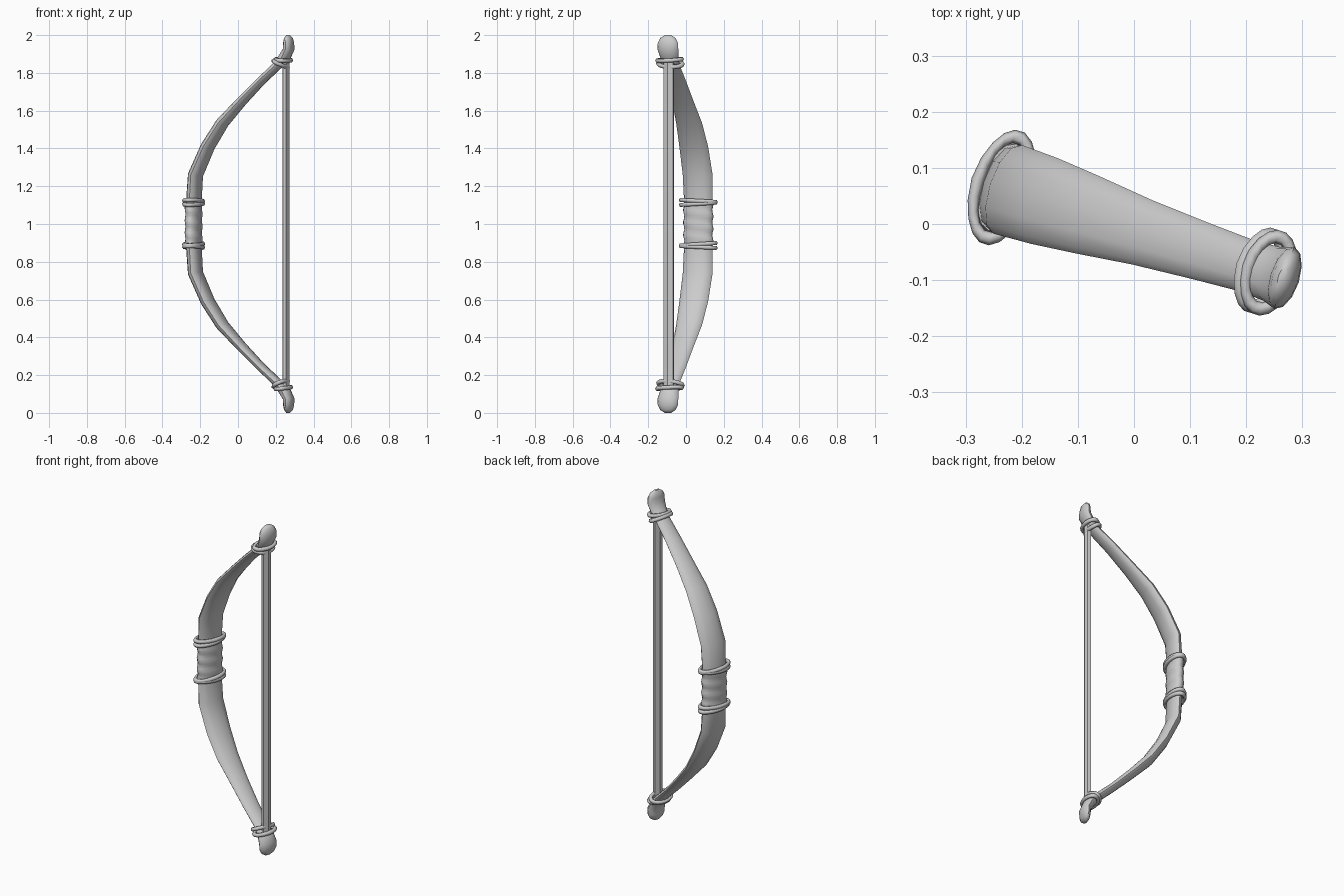
import bpy, bmesh
from math import sin, cos, pi, radians
from mathutils import Vector

if "Cube" in bpy.data.objects:
    bpy.data.objects.remove(bpy.data.objects["Cube"])

grey = bpy.data.materials.new("light_grey")
grey.use_nodes = True
grey.diffuse_color = (0.6, 0.6, 0.6, 1)
grey.node_tree.nodes["Principled BSDF"].inputs["Base Color"].default_value = (0.6, 0.6, 0.6, 1)

# The bow lies in a vertical plane turned slightly about z
ALONG = Vector((0.952, -0.305, 0))
ACROSS = Vector((0.305, 0.952, 0))
UP = Vector((0, 0, 1))


def on_plane(x, z):
    return Vector((x, 0.065 - 0.32 * (x + 0.235), z))


def ellipse(centre, axis_a, axis_b, sides, radius=lambda t: 1):
    angles = [2 * pi * i / sides for i in range(sides)]
    return [centre + radius(t) * (axis_a * cos(t) + axis_b * sin(t)) for t in angles]


def loft(name, sections, closed=False, sharp=50):
    bm = bmesh.new()
    loops = [[bm.verts.new(p) for p in s] for s in sections]
    pairs = list(zip(loops, loops[1:]))
    if closed:
        pairs.append((loops[-1], loops[0]))
    else:
        bm.faces.new(loops[0])
        bm.faces.new(loops[-1])
    n = len(loops[0])
    for low, high in pairs:
        for i in range(n):
            j = (i + 1) % n
            bm.faces.new((low[i], low[j], high[j], high[i]))
    bmesh.ops.recalc_face_normals(bm, faces=bm.faces)
    mesh = bpy.data.meshes.new(name)
    bm.to_mesh(mesh)
    bm.free()
    mesh.materials.append(grey)
    obj = bpy.data.objects.new(name, mesh)
    bpy.context.collection.objects.link(obj)
    bpy.ops.object.select_all(action="DESELECT")
    obj.select_set(True)
    bpy.context.view_layer.objects.active = obj
    bpy.ops.object.shade_smooth_by_angle(angle=radians(sharp))
    return obj


def cord_ring(name, x, z, half_a, half_b, lean, roll, thick=0.012):
    """Elliptical loop of cord, leaning in the bow plane and rolling across it."""
    centre = on_plane(x, z)
    a = (ALONG * cos(lean) + UP * sin(lean)) * half_a
    b = (ACROSS * cos(roll) + UP * sin(roll)) * half_b
    normal = a.cross(b).normalized()
    sections = []
    for i in range(18):
        t = 2 * pi * i / 18
        out = (a * cos(t) + b * sin(t))
        sections.append(ellipse(centre + out, out.normalized() * thick, normal * thick, 6))
    loft(name, sections, closed=True, sharp=70)


# Limb stations: x, height above the middle, half thickness, half width, lean of section
STATIONS = [
    (-0.235, 0.10, 0.036, 0.078, 0),
    (-0.225, 0.26, 0.034, 0.083, 15),
    (-0.160, 0.41, 0.032, 0.080, 30),
    (-0.083, 0.535, 0.030, 0.072, 36),
    (0.015, 0.645, 0.025, 0.060, 43),
    (0.120, 0.755, 0.022, 0.052, 43),
    (0.205, 0.835, 0.023, 0.047, 38),
    (0.245, 0.880, 0.030, 0.050, 25),
    (0.268, 0.925, 0.027, 0.058, 5),
    (0.268, 0.960, 0.025, 0.056, 0),
    (0.267, 0.985, 0.020, 0.042, 0),
    (0.265, 1.000, 0.008, 0.018, 0),
]

for side, word in ((1, "upper"), (-1, "lower")):
    sections = []
    for x, h, a, b, lean in STATIONS:
        q = radians(lean)
        thick_axis = (ALONG * cos(q) - UP * side * sin(q)) * a
        sections.append(ellipse(on_plane(x, 1 + side * h), thick_axis, ACROSS * b, 12))
    loft(word + "_limb", sections)

    # Cord bindings at the grip end and at the limb tip
    for k, roll in ((0, 0.06), (1, -0.05)):
        cord_ring(f"{word}_grip_binding_{k + 1}", -0.235, 1 + side * (0.107 + 0.015 * k),
                  0.045, 0.095, 0.04 * (k - 0.5), roll)
        cord_ring(f"{word}_tip_binding_{k + 1}", 0.226 + 0.014 * k, 1 + side * (0.848 + 0.021 * k),
                  0.038, 0.067, -side * (0.45 - 0.35 * k), -roll)

# Wrapped grip with spiral ridges
grip = []
for i in range(17):
    z = 0.88 + 0.015 * i
    ridge = lambda t, z=z: 1 + 0.045 * sin(t + 2 * pi * z / 0.065)
    grip.append(ellipse(on_plane(-0.235, z), ALONG * 0.041, ACROSS * 0.081, 16, ridge))
loft("grip", grip)

# Bow string
loft("string", [ellipse(on_plane(0.254, z), ALONG * 0.019, ACROSS * 0.030, 6)
                for z in (0.13, 1.87)], sharp=30)
